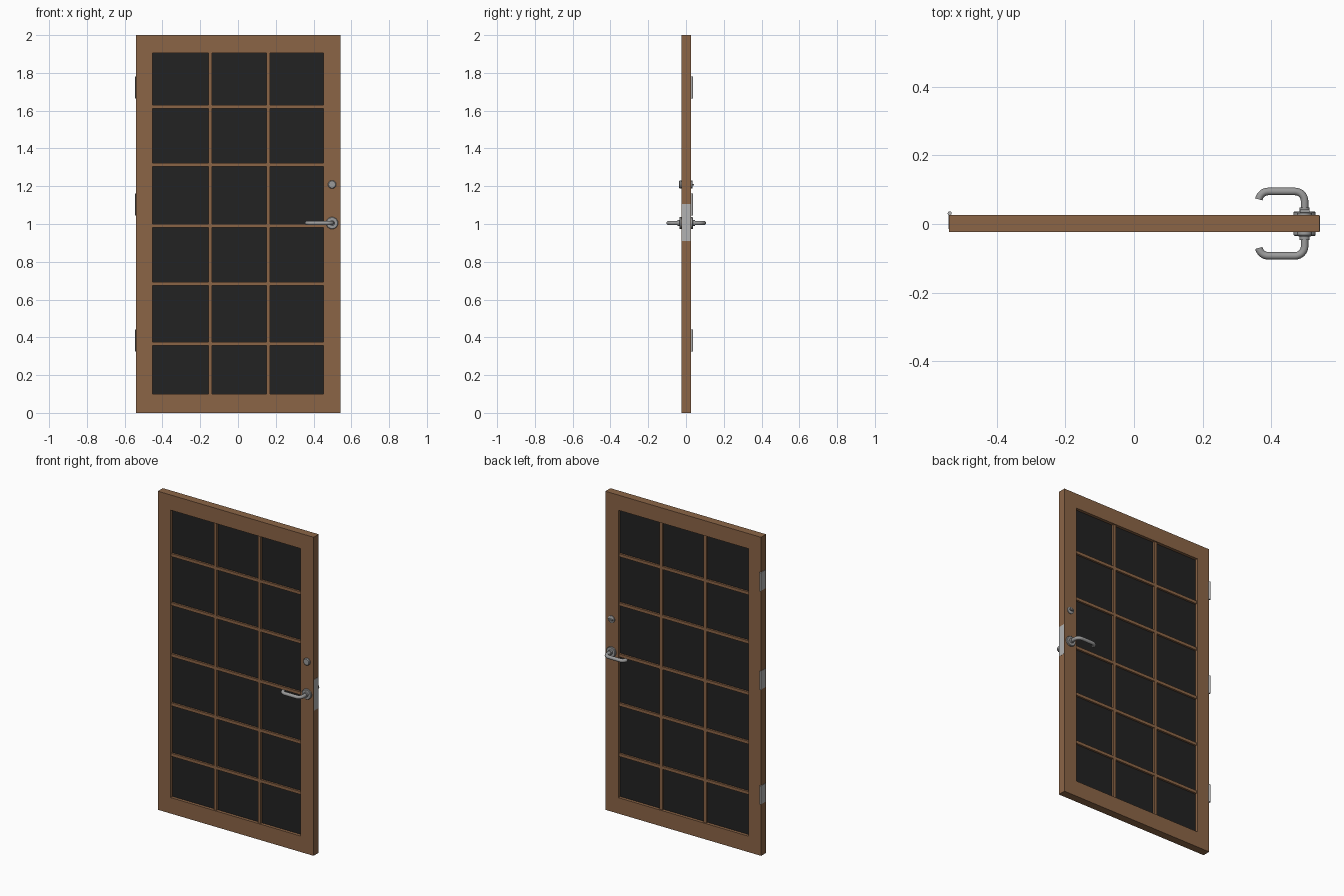
import bpy, bmesh
from math import radians, cos, sin, pi
from mathutils import Vector, Matrix

cube = bpy.data.objects.get("Cube")
if cube:
    bpy.data.objects.remove(cube, do_unlink=True)


def material(name, r, g, b):
    m = bpy.data.materials.new(name)
    m.use_nodes = True
    m.diffuse_color = (r, g, b, 1)
    m.node_tree.nodes["Principled BSDF"].inputs["Base Color"].default_value = (r, g, b, 1)
    return m


WOOD = material("brown wood", 0.26, 0.13, 0.062)
GLASS = material("dark glass", 0.016, 0.016, 0.016)
STEEL = material("brushed steel", 0.33, 0.33, 0.33)
PLATE = material("pale steel", 0.45, 0.45, 0.45)

# Main dimensions
LEFT, RIGHT, TOP = -0.54, 0.542, 2.0
IN_X, IN_BOTTOM, IN_TOP = 0.452, 0.10, 1.905
CY, HALF = 0.001, 0.025
HANDLE_X, HANDLE_Z, LOCK_Z = 0.498, 1.005, 1.209


def finish(bm, name, mat, smooth=False):
    bmesh.ops.remove_doubles(bm, verts=bm.verts, dist=1e-5)
    bmesh.ops.recalc_face_normals(bm, faces=bm.faces)
    me = bpy.data.meshes.new(name)
    bm.to_mesh(me)
    bm.free()
    me.materials.append(mat)
    if smooth:
        me.shade_smooth()
        me.set_sharp_from_angle(angle=radians(35))
    ob = bpy.data.objects.new(name, me)
    bpy.context.collection.objects.link(ob)
    return ob


def box(name, mat, x0, x1, y0, y1, z0, z1):
    bm = bmesh.new()
    centre = Vector((x0 + x1, y0 + y1, z0 + z1)) / 2
    size = Matrix.Diagonal((x1 - x0, y1 - y0, z1 - z0, 1))
    bmesh.ops.create_cube(bm, size=1, matrix=Matrix.Translation(centre) @ size)
    return finish(bm, name, mat)


def lathe(name, mat, origin, axis, profile, steps=32):
    """Turn (radius, distance) pairs around an axis."""
    bm = bmesh.new()
    axis = Vector(axis)
    side = axis.orthogonal().normalized()
    origin = Vector(origin)
    verts = [bm.verts.new(origin + side * r + axis * d) for r, d in profile]
    edges = [bm.edges.new(pair) for pair in zip(verts, verts[1:])]
    bmesh.ops.spin(bm, geom=verts + edges, cent=origin, axis=axis,
                   angle=2 * pi, steps=steps)
    return finish(bm, name, mat, True)


def tube(name, mat, path, radius, sides=16):
    """Sweep a circle along a path lying in a horizontal plane."""
    bm = bmesh.new()
    up = Vector((0, 0, 1))
    rings = []
    for i, p in enumerate(path):
        along = (path[min(i + 1, len(path) - 1)] - path[max(i - 1, 0)]).normalized()
        across = along.cross(up)
        rings.append([bm.verts.new(p + radius * (across * cos(a) + up * sin(a)))
                      for a in (2 * pi * k / sides for k in range(sides))])
    for a, b in zip(rings, rings[1:]):
        for k in range(sides):
            n = (k + 1) % sides
            bm.faces.new((a[k], a[n], b[n], b[k]))
    bm.faces.new(rings[0])
    bm.faces.new(rings[-1])
    return finish(bm, name, mat, True)


# Door frame: a rectangular ring given thickness
bm = bmesh.new()


def loop(x0, x1, z0, z1):
    return [bm.verts.new((x, CY - HALF, z))
            for x, z in ((x0, z0), (x1, z0), (x1, z1), (x0, z1))]


outer = loop(LEFT, RIGHT, 0, TOP)
inner = loop(-IN_X, IN_X, IN_BOTTOM, IN_TOP)
faces = []
for i in range(4):
    j = (i + 1) % 4
    faces.append(bm.faces.new((outer[i], outer[j], inner[j], inner[i])))
ext = bmesh.ops.extrude_face_region(bm, geom=faces, use_keep_orig=True)
bmesh.ops.translate(bm, vec=(0, 2 * HALF, 0),
                    verts=[g for g in ext["geom"] if isinstance(g, bmesh.types.BMVert)])
finish(bm, "door_frame", WOOD)

# Glass and glazing bars
box("glass_pane", GLASS, -IN_X, IN_X, CY - 0.006, CY + 0.006, IN_BOTTOM, IN_TOP)
BAR, DEPTH = 0.0095, 0.018
for i, x in enumerate((-0.146, 0.16)):
    box(f"vertical_bar_{i + 1}", WOOD, x - BAR, x + BAR,
        CY - DEPTH, CY + DEPTH, IN_BOTTOM, IN_TOP)
for i, z in enumerate((0.366, 0.683, 0.991, 1.313, 1.62)):
    box(f"horizontal_bar_{i + 1}", WOOD, -IN_X, IN_X,
        CY - DEPTH, CY + DEPTH, z - BAR, z + BAR)

# Latch plate on the closing edge
box("latch_plate", PLATE, RIGHT - 0.004, RIGHT + 0.001,
    CY - 0.023, CY + 0.023, 0.91, 1.105)

# Hinges on the opposite edge, with the knuckle behind the door
for i, z in enumerate((0.383, 1.103, 1.723)):
    box(f"hinge_leaf_{i + 1}", PLATE, LEFT - 0.002, LEFT + 0.003,
        CY - 0.016, CY + 0.028, z - 0.058, z + 0.058)
    lathe(f"hinge_knuckle_{i + 1}", PLATE, (LEFT + 0.002, CY + 0.03, z), (0, 0, 1),
          [(0, -0.058), (0.006, -0.058), (0.006, 0.058), (0, 0.058)], 16)


# Lever handles, the same on both faces
def arc(cx, cy, r, start, end, n=8):
    return [(cx + r * cos(a), cy + r * sin(a))
            for a in (radians(start + (end - start) * k / n) for k in range(n + 1))]


bend = 0.028
lever = ([(HANDLE_X, 0.005)]
         + arc(HANDLE_X - bend, 0.069 - bend, bend, 0, 90)
         + arc(0.392, 0.069 - bend, bend, 90, 170))
for side, s in (("front", -1), ("back", 1)):
    face = CY + s * HALF
    lathe(f"{side}_handle_rose", STEEL, (HANDLE_X, face, HANDLE_Z), (0, s, 0),
          [(0, 0), (0.032, 0), (0.032, 0.008), (0.029, 0.011), (0.015, 0.011),
           (0.015, 0.022), (0, 0.022)])
    tube(f"{side}_lever", STEEL,
         [Vector((x, face + s * d, HANDLE_Z)) for x, d in lever], 0.011)

# Deadbolt: key cylinder in front, thumb turn behind
lathe("lock_cylinder", STEEL, (HANDLE_X, CY - HALF, LOCK_Z), (0, -1, 0),
      [(0, 0), (0.022, 0), (0.022, 0.008), (0.018, 0.012), (0, 0.012)])
lathe("lock_rose", STEEL, (HANDLE_X, CY + HALF, LOCK_Z), (0, 1, 0),
      [(0, 0), (0.022, 0), (0.022, 0.006), (0.019, 0.008), (0, 0.008)])
box("thumb_turn", STEEL, HANDLE_X - 0.014, HANDLE_X + 0.014,
    CY + HALF, CY + HALF + 0.017, LOCK_Z - 0.004, LOCK_Z + 0.004)
